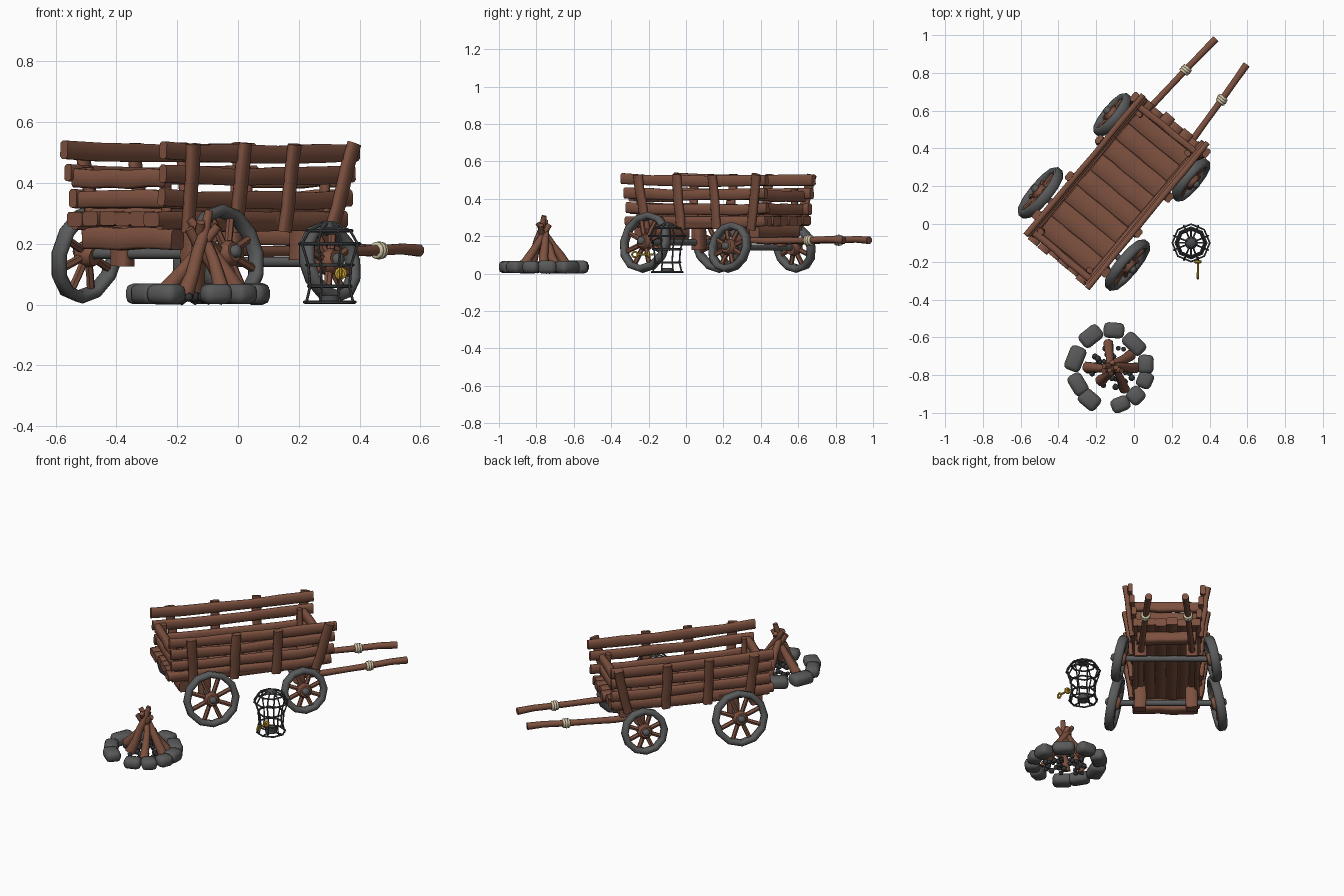
import bpy, bmesh, math, random
from mathutils import Vector, Matrix

if "Cube" in bpy.data.objects:
    bpy.data.objects.remove(bpy.data.objects["Cube"])

random.seed(4)
J = lambda a: random.uniform(-a, a)
TAU = math.tau


def material(name, rgb):
    m = bpy.data.materials.new(name)
    m.diffuse_color = (*rgb, 1)
    m.use_nodes = True
    m.node_tree.nodes["Principled BSDF"].inputs["Base Color"].default_value = m.diffuse_color
    return m


WOOD = material("brown wood", (0.205, 0.082, 0.05))
IRON = material("grey iron", (0.1, 0.102, 0.104))
STONE = material("grey stone", (0.1, 0.1, 0.1))
DARK = material("dark metal", (0.065, 0.068, 0.072))
COAL = material("charcoal", (0.032, 0.033, 0.035))
ROPE = material("cream rope", (0.64, 0.57, 0.38))
GOLD = material("gold", (0.6, 0.37, 0.03))

# cart space: x forward, y left
CART = Matrix.Translation((-0.0975, 0.175, 0)) @ Matrix.Rotation(math.radians(50.3), 4, 'Z')


def rnd(r, n=8):
    return [(r * math.cos(TAU * (i + .5) / n), r * math.sin(TAU * (i + .5) / n)) for i in range(n)]


def box(w, h, c=0.008):
    w, h = w / 2, h / 2
    return [(w, -h + c), (w, h - c), (w - c, h), (-w + c, h), (-w, h - c), (-w, -h + c), (-w + c, -h), (w - c, -h)]


def sweep(bm, pts, sec, up=(0, 0, 1), closed=False, scales=None):
    """Carry a cross-section along a path."""
    pts = [Vector(p) for p in pts]
    n, k, rings = len(pts), len(sec), []
    for i, p in enumerate(pts):
        a = pts[i - 1] if (i or closed) else p
        b = pts[(i + 1) % n] if (i < n - 1 or closed) else p
        t = (b - a).normalized()
        side = t.cross(Vector(up)).normalized()
        top = side.cross(t)
        s = scales[i] if scales else 1
        rings.append([bm.verts.new(p + side * x * s + top * y * s) for x, y in sec])
    for i in range(n if closed else n - 1):
        r, q = rings[i], rings[(i + 1) % n]
        for j in range(k):
            bm.faces.new((r[j], r[(j + 1) % k], q[(j + 1) % k], q[j]))
    if not closed:
        bm.faces.new(rings[0][::-1])
        bm.faces.new(rings[-1])


def beam(bm, a, b, sec, up=(0, 0, 1), wob=0.004, seg=5, taper=1):
    """Straight, slightly uneven timber."""
    a, b = Vector(a), Vector(b)
    pts = [a.lerp(b, i / seg) + Vector((J(wob), J(wob), J(wob))) for i in range(seg + 1)]
    sweep(bm, pts, sec, up, scales=[(1 + J(wob * 18)) * (1 + (taper - 1) * i / seg) for i in range(seg + 1)])


def ring(bm, c, r, sec, e1=(1, 0, 0), e2=(0, 1, 0), n=12):
    c, e1, e2 = Vector(c), Vector(e1), Vector(e2)
    pts = [c + (e1 * math.cos(TAU * i / n) + e2 * math.sin(TAU * i / n)) * r for i in range(n)]
    sweep(bm, pts, sec, e1.cross(e2), closed=True)


def finish(bm, name, mat, matrix=Matrix()):
    bmesh.ops.recalc_face_normals(bm, faces=bm.faces)
    me = bpy.data.meshes.new(name)
    bm.to_mesh(me)
    bm.free()
    me.materials.append(mat)
    me.transform(matrix)
    ob = bpy.data.objects.new(name, me)
    bpy.context.collection.objects.link(ob)
    bpy.ops.object.select_all(action='DESELECT')
    ob.select_set(True)
    bpy.context.view_layer.objects.active = ob
    bpy.ops.object.shade_smooth_by_angle(angle=math.radians(52))


# cart bed: lengthwise planks and thin cross boards on top
bm = bmesh.new()
for i in range(6):
    y = (i - 2.5) * 0.065
    beam(bm, (-0.485 + J(.012), y, 0.282), (0.485 + J(.012), y, 0.282), box(0.065, 0.048), wob=0.002)
finish(bm, "bed_planks", WOOD, CART)
bm = bmesh.new()
for i in range(8):
    x = (i - 3.5) * 0.106
    beam(bm, (x, -0.175, 0.305), (x, 0.175, 0.305), box(0.108, 0.024), wob=0.0015)
finish(bm, "floor_boards", WOOD, CART)

# flared side rails and posts
flare = lambda z: 0.182 + (z - 0.27) * 0.14
for s, label, ext in ((1, "left", 0), (-1, "right", 0.022)):
    bm = bmesh.new()
    for z, l in ((0.27, 0.465), (0.34, 0.472), (0.42, 0.48), (0.495, 0.488)):
        y, tilt = s * flare(z), J(.004)
        pts = [((l + ext * (t > 0)) * t + J(.006), y + J(.003), z + 0.01 * t * t + tilt * t + J(.004))
               for t in (-1, -.6, -.2, .2, .6, 1)]
        sweep(bm, pts, box(0.03, 0.058), scales=[1 + J(.08) for _ in pts])
    finish(bm, label + "_side_rails", WOOD, CART)
    bm = bmesh.new()
    for x, lean in ((-0.355, -0.01), (-0.097, 0), (0.154, 0), (0.415 + ext / 2, 0.035)):
        beam(bm, (x - lean, s * (flare(.24) + .022), 0.24), (x + lean, s * (flare(.53) + .022), 0.53),
             box(0.052, 0.03), up=(0, 1, 0), wob=0.003, seg=4)
    finish(bm, label + "_side_posts", WOOD, CART)

# end gates
for x, inner, label in ((0.425, 0.395, "front"), (-0.445, -0.415, "rear")):
    bm = bmesh.new()
    for z in (0.345, 0.415):
        beam(bm, (x, -0.2, z), (x, 0.2, z), box(0.036, 0.058))
    for y in (-0.165, 0.165):
        beam(bm, (inner, y, 0.29), (inner, y, 0.45), box(0.028, 0.036), up=(0, 1, 0), seg=2)
    finish(bm, label + "_gate", WOOD, CART)

# underframe: cross beams and axle blocks
bm = bmesh.new()
beam(bm, (-0.39, -0.19, 0.217), (-0.39, 0.19, 0.217), box(0.07, 0.07))
beam(bm, (0.39, -0.17, 0.225), (0.39, 0.17, 0.225), box(0.06, 0.06))
for y in (-0.15, 0.15):
    beam(bm, (-0.262, y, 0.125), (-0.262, y, 0.265), box(0.06, 0.07), up=(0, 1, 0), seg=2, wob=.002)
    beam(bm, (0.30, y, 0.145), (0.30, y, 0.265), box(0.06, 0.07), up=(0, 1, 0), seg=2, wob=.002)
finish(bm, "underframe", WOOD, CART)

# axles and leaning wheels
CAM = math.radians(13)
for end, x, y, z, R in (("rear", -0.262, 0.299, 0.167, 0.164), ("front", 0.30, 0.27, 0.14, 0.136)):
    bm = bmesh.new()
    beam(bm, (x, -y, z), (x, y, z), rnd(0.018), wob=0)
    finish(bm, end + "_axle", IRON, CART)
    for s, label in ((1, "left"), (-1, "right")):
        name = f"{end}_{label}_wheel"
        C = Vector((x, s * y, z))
        ax = Vector((0, s * math.cos(CAM), math.sin(CAM)))
        e1, e2 = Vector((1, 0, 0)), Vector((0, -s * math.sin(CAM), math.cos(CAM)))
        bm = bmesh.new()
        ring(bm, C, R - 0.018, box(0.037, 0.054, 0.011), e1, e2)
        finish(bm, name + "_tyre", IRON, CART)
        bm = bmesh.new()
        for i in range(8):
            d = e1 * math.cos(TAU * (i + .5) / 8) + e2 * math.sin(TAU * (i + .5) / 8)
            beam(bm, C + d * 0.02, C + d * (R - 0.025), rnd(0.0135, 6), up=ax, wob=0.001, seg=2)
        sweep(bm, [C - ax * .035, C - ax * .015, C + ax * .015, C + ax * .032], rnd(0.044, 10), e1,
              scales=[.75, 1, 1, .75])
        finish(bm, name + "_spokes", WOOD, CART)
        bm = bmesh.new()
        sweep(bm, [C + ax * .02, C + ax * .045, C + ax * .054], rnd(0.022), e1, scales=[1, 1, .6])
        finish(bm, name + "_cap", IRON, CART)

# pulling shafts with rope bindings
for s, label in ((1, "left"), (-1, "right")):
    bm = bmesh.new()
    path = [(0.29, s * .15, .182), (0.45, s * .142, .174), (0.6, s * .132, .176), (0.73, s * .124, .178),
            (0.86, s * .114, .183), (0.958, s * .106, .178)]
    sweep(bm, path, rnd(0.0185), scales=[1, 1.05, .95, 1, 1.02, 1.15])
    finish(bm, label + "_shaft", WOOD, CART)
    bm = bmesh.new()
    for i in range(3):
        ring(bm, (0.717 + i * .013, s * (.125 - i * .001), .178), 0.0205 + .002 * (i == 1), rnd(0.0082, 8),
             (0, 1, 0), (0, 0, 1), 12)
    finish(bm, label + "_rope", ROPE, CART)

# campfire stones
FX, FY = -0.127, -0.762
bm = bmesh.new()
for deg, r, w in ((84, .2, .11), (45, .18, .13), (6, .19, .1), (-19, .196, .09), (-47, .2, .09),
                  (-74, .2, .1), (-123, .2, .115), (-153, .19, .12), (165, .19, .135), (121, .196, .125)):
    a = math.radians(deg)
    m = (Matrix.Translation((FX + r * math.cos(a), FY + r * math.sin(a), 0.035))
         @ Matrix.Rotation(a + J(.15), 4, 'Z') @ Matrix.Diagonal((.086 + J(.006), w, .069 + J(.004), 1)))
    v = bmesh.ops.create_cube(bm, size=1, matrix=m)["verts"]
    e = list({e for q in v for e in q.link_edges})
    bmesh.ops.bevel(bm, geom=e, offset=0.024, segments=2, profile=0.5, affect='EDGES')
finish(bm, "fire_stones", STONE)

# crossing logs, thinner toward the top
bm = bmesh.new()
for deg, r, h, over in ((-60, .13, .26, .03), (0, .125, .285, .045), (35, .12, .25, .05), (100, .13, .27, .03),
                        (178, .135, .255, .05), (-130, .09, .31, .02)):
    a = math.radians(deg)
    d, e = Vector((math.cos(a), math.sin(a), 0)), Vector((-math.sin(a), math.cos(a), 0))
    c = Vector((FX + .012, FY, 0))
    beam(bm, c + d * r + Vector((0, 0, .03)), c - d * over + e * .014 + Vector((0, 0, h)),
         rnd(0.029), up=e, wob=0.004, seg=4, taper=.5)
finish(bm, "fire_logs", WOOD)

# coals
bm = bmesh.new()
for i in range(36):
    a, r = J(math.pi), 0.13 * math.sqrt(random.random())
    bmesh.ops.create_icosphere(bm, subdivisions=1, radius=0.016 + J(.004),
                               matrix=Matrix.Translation((FX + r * math.cos(a), FY + r * math.sin(a), 0.021 + J(.006))))
finish(bm, "coals", COAL)

# lantern cage
LX, LY = 0.302, -0.1
prof = [(.083, .008), (.07, .06), (.076, .13), (.099, .2), (.073, .243), (.022, .266)]
bm = bmesh.new()
for i in range(8):
    a = TAU * (i + .5) / 8
    sweep(bm, [(LX + r * math.cos(a), LY + r * math.sin(a), z) for r, z in prof], rnd(0.0045, 6),
          up=(-math.sin(a), math.cos(a), 0))
for r, z in prof[:5]:
    ring(bm, (LX, LY, z), r, rnd(0.0055, 6), n=8)
sweep(bm, [(LX, LY, .253), (LX, LY, .265), (LX, LY, .275)], rnd(0.036), (1, 0, 0), scales=[1, .8, .3])
sweep(bm, [(LX, LY, .004), (LX, LY, .03)], rnd(0.035), (1, 0, 0))
for d in ((1, 0), (0, 1)):
    u = Vector((*d, 0)) * 0.08
    beam(bm, Vector((LX, LY, .008)) - u, Vector((LX, LY, .008)) + u, rnd(.005, 6), wob=0)
finish(bm, "lantern_cage", DARK)

# small key on the lantern door
bm = bmesh.new()
K = Vector((0.338, -0.2, 0.102))
beam(bm, K + Vector((0, .025, 0)), K - Vector((0, .06, 0)), rnd(0.006, 6), wob=0)
ring(bm, K - Vector((0, .073, 0)), 0.015, rnd(0.006, 6), (0, 1, 0), (0, 0, 1), 10)
ring(bm, K, 0.013, rnd(0.0085, 6), (1, 0, 0), (0, 0, 1), 10)
finish(bm, "key", GOLD)
